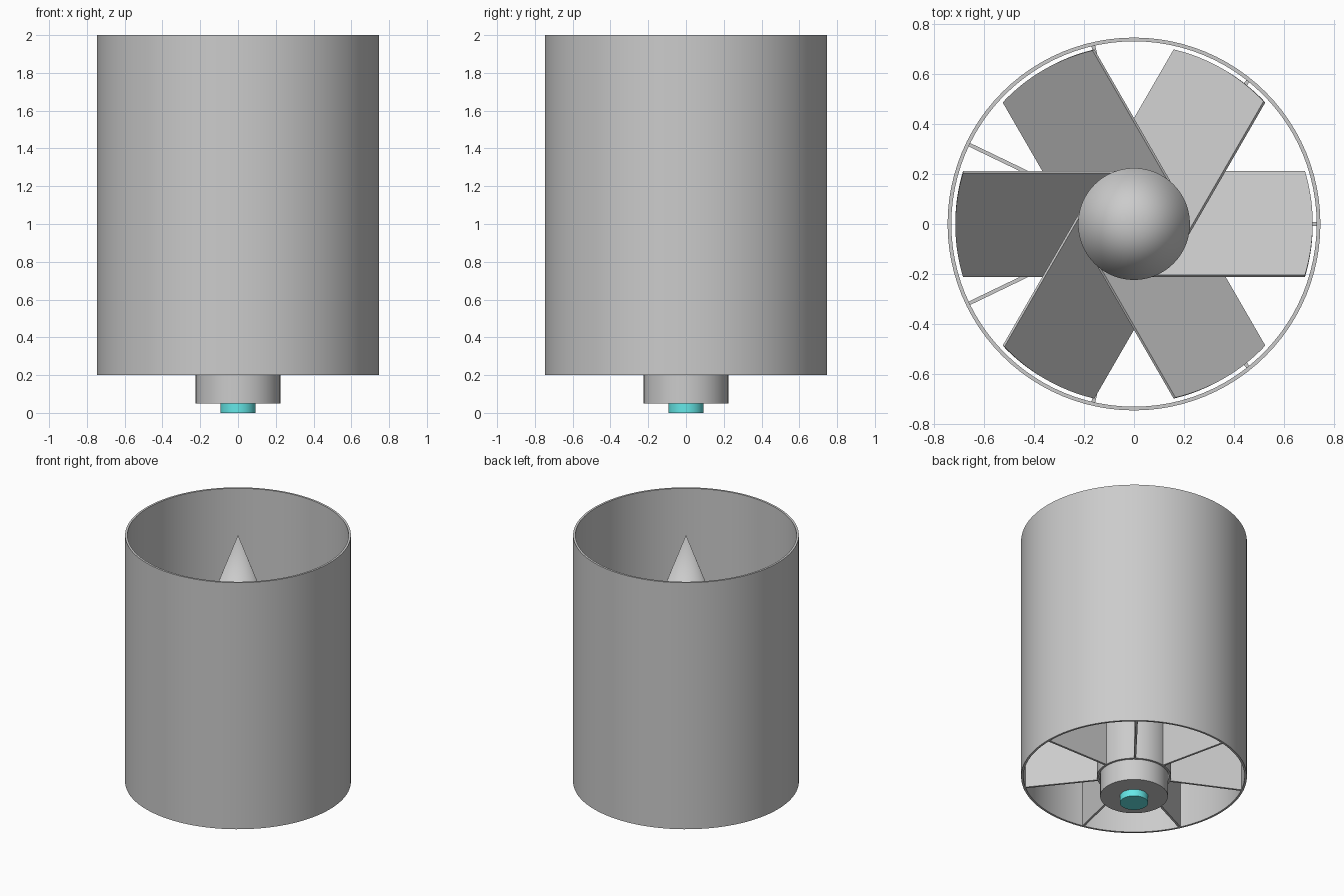
import bpy, bmesh, math
from mathutils import Matrix

if "Cube" in bpy.data.objects:
    bpy.data.objects.remove(bpy.data.objects["Cube"])

SEG = 96


def finish(name, bm, smooth=True):
    bmesh.ops.remove_doubles(bm, verts=bm.verts, dist=1e-5)
    bmesh.ops.recalc_face_normals(bm, faces=bm.faces)
    me = bpy.data.meshes.new(name)
    bm.to_mesh(me)
    bm.free()
    ob = bpy.data.objects.new(name, me)
    bpy.context.collection.objects.link(ob)
    if smooth:
        bpy.ops.object.select_all(action='DESELECT')
        ob.select_set(True)
        bpy.context.view_layer.objects.active = ob
        bpy.ops.object.shade_smooth_by_angle(angle=math.radians(30))
    return ob


def lathe(name, profile, closed=False):
    """Spin an (r, z) profile round the z axis."""
    bm = bmesh.new()
    vs = [bm.verts.new((r, 0, z)) for r, z in profile]
    pairs = list(zip(vs, vs[1:])) + ([(vs[-1], vs[0])] if closed else [])
    edges = [bm.edges.new(p) for p in pairs]
    bmesh.ops.spin(bm, geom=vs + edges, axis=(0, 0, 1), cent=(0, 0, 0),
                   angle=math.tau, steps=SEG, use_duplicate=False)
    return finish(name, bm)


def tube(name, ro, ri, z0, z1):
    return lathe(name, [(ro, z0), (ro, z1), (ri, z1), (ri, z0)], True)


def solid(name, r, z0, z1):
    return lathe(name, [(0, z0), (r, z0), (r, z1), (0, z1)])


def prism(outline, thick, matrix):
    """Extrude an (x, y) outline by thick, centred on z = 0."""
    bm = bmesh.new()
    face = bm.faces.new([bm.verts.new((x, y, -thick / 2)) for x, y in outline])
    top = bmesh.ops.extrude_face_region(bm, geom=[face])['geom']
    bmesh.ops.translate(bm, vec=(0, 0, thick),
                        verts=[g for g in top if isinstance(g, bmesh.types.BMVert)])
    bm.transform(matrix)
    return bm


# Outer duct and inner stator sleeve
tube("duct_shell", 0.747, 0.732, 0.2, 2.0)
tube("stator_sleeve", 0.246, 0.231, 0.2, 0.8)

# Motor body, rotor hub, nose cone, and the coloured base plug
solid("motor_body", 0.224, 0.05, 0.8)
solid("rotor_hub", 0.224, 0.8, 1.4)
lathe("nose_cone", [(0, 1.4), (0.224, 1.4), (0, 2.0)])
plug = solid("base_plug", 0.0935, 0.0, 0.05)
mat = bpy.data.materials.new("cyan")
mat.diffuse_color = (0.13, 0.8, 0.8, 1)
mat.use_nodes = True
mat.node_tree.nodes["Principled BSDF"].inputs["Base Color"].default_value = mat.diffuse_color
plug.data.materials.append(mat)

# Seven straight stator vanes
vane = [(0.24, 0.2), (0.737, 0.2), (0.737, 0.8), (0.24, 0.8)]
for i in range(7):
    m = Matrix.Rotation(math.tau * i / 7, 4, 'Z') @ Matrix.Rotation(math.pi / 2, 4, 'X')
    finish(f"stator_vane_{i + 1}", prism(vane, 0.015, m), False)

# Six pitched rotor blades, tips trimmed to the duct radius
PITCH, CHORD, TIP = math.radians(45), 0.588, 0.716
vs = [CHORD * (k / 16 - 0.5) for k in range(17)]
blade = [(math.sqrt(TIP ** 2 - (v * math.cos(PITCH)) ** 2), v) for v in vs]
blade += [(0.06, CHORD / 2), (0.06, -CHORD / 2)]
for i in range(6):
    m = (Matrix.Translation((0, 0, 1.1)) @ Matrix.Rotation(math.tau * i / 6, 4, 'Z')
         @ Matrix.Rotation(-PITCH, 4, 'X'))
    finish(f"rotor_blade_{i + 1}", prism(blade, 0.012, m))
